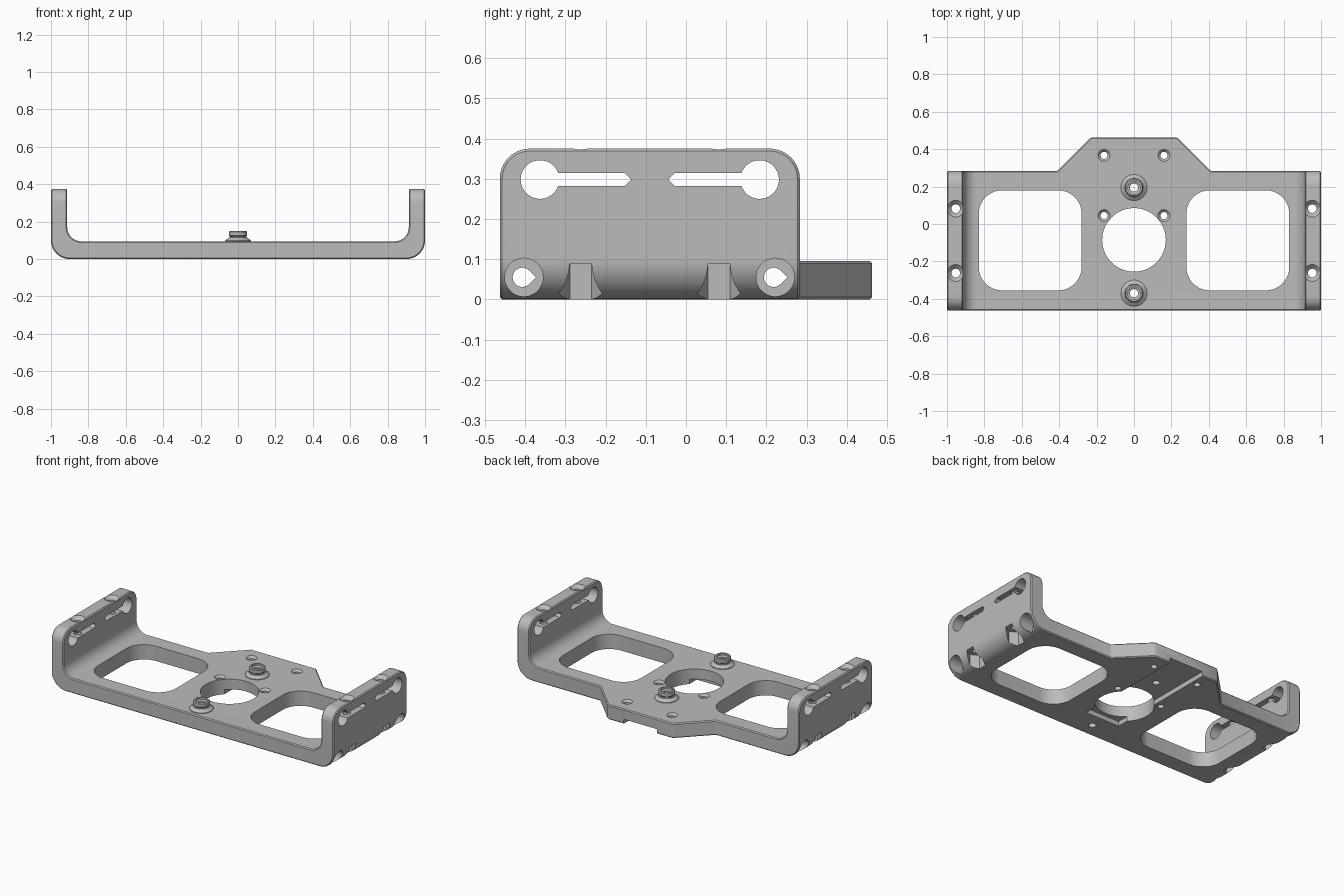
import bpy, bmesh, math
from mathutils import Vector

cube = bpy.data.objects.get("Cube")
if cube:
    bpy.data.objects.remove(cube, do_unlink=True)

grey = bpy.data.materials.new("satin_grey")
grey.use_nodes = True
grey.diffuse_color = (0.5, 0.5, 0.5, 1)
grey.node_tree.nodes["Principled BSDF"].inputs["Base Color"].default_value = (0.5, 0.5, 0.5, 1)

FRONT, BACK, TAB_BACK = -0.463, 0.283, 0.463
MID_Y = (FRONT + BACK) / 2
PLATE, WALL_TOP, WALL_IN = 0.095, 0.375, 0.913


def arc(cx, cy, r, start, end, n=12):
    """Points on an arc, angles in degrees."""
    angles = [math.radians(start + (end - start) * i / n) for i in range(n + 1)]
    return [(cx + r * math.cos(a), cy + r * math.sin(a)) for a in angles]


def circle(cx, cy, r, n=48):
    return arc(cx, cy, r, 0, 360, n)[:-1]


def rounded_rect(x0, x1, y0, y1, r):
    return (arc(x1 - r, y1 - r, r, 0, 90) + arc(x0 + r, y1 - r, r, 90, 180)
            + arc(x0 + r, y0 + r, r, 180, 270) + arc(x1 - r, y0 + r, r, 270, 360))


def prism(bm, points, axis, lo, hi):
    """Extrude a flat outline along one axis."""
    place = {"x": lambda a, b: (lo, a, b), "y": lambda a, b: (a, lo, b),
             "z": lambda a, b: (a, b, lo)}[axis]
    face = bm.faces.new([bm.verts.new(place(a, b)) for a, b in points])
    new = bmesh.ops.extrude_face_region(bm, geom=[face])["geom"]
    shift = Vector([hi - lo if axis == k else 0 for k in "xyz"])
    bmesh.ops.translate(bm, vec=shift, verts=[g for g in new if isinstance(g, bmesh.types.BMVert)])


def lathe(bm, profile, cx, cy, closed=False, steps=40):
    """Spin a (radius, height) profile about a vertical axis."""
    vs = [bm.verts.new((cx + r, cy, z)) for r, z in profile]
    es = [bm.edges.new(p) for p in zip(vs, vs[1:] + vs[:1] if closed else vs[1:])]
    bmesh.ops.spin(bm, geom=vs + es, cent=(cx, cy, 0), axis=(0, 0, 1),
                   angle=math.tau, steps=steps)
    bmesh.ops.remove_doubles(bm, verts=bm.verts[:], dist=1e-5)


def finish(bm, name):
    bmesh.ops.recalc_face_normals(bm, faces=bm.faces[:])
    mesh = bpy.data.meshes.new(name)
    bm.to_mesh(mesh)
    bm.free()
    mesh.materials.append(grey)
    obj = bpy.data.objects.new(name, mesh)
    bpy.context.collection.objects.link(obj)
    return obj


def boolean(target, cutter, operation="DIFFERENCE"):
    mod = target.modifiers.new("cut", "BOOLEAN")
    mod.operation, mod.solver, mod.object = operation, "EXACT", cutter
    bpy.context.view_layer.objects.active = target
    bpy.ops.object.modifier_apply(modifier=mod.name)
    bpy.data.objects.remove(cutter, do_unlink=True)


# Cradle: U-shaped section trimmed to the plan outline with its rear tab
half = (arc(0.9, 0.1, 0.1, -90, 0) + [(1, WALL_TOP), (WALL_IN, WALL_TOP)]
        + arc(WALL_IN - 0.075, PLATE + 0.075, 0.075, 0, -90))
bm = bmesh.new()
prism(bm, half + [(-x, z) for x, z in reversed(half)], "y", -0.6, 0.6)
cradle = finish(bm, "cradle")
plan = [(1.1, FRONT), (1.1, BACK), (0.41, BACK), (0.23, TAB_BACK)]
bm = bmesh.new()
prism(bm, plan + [(-x, y) for x, y in reversed(plan)], "z", -0.1, 0.5)
boolean(cradle, finish(bm, "outline"), "INTERSECT")

# Round the upper wall corners, then chamfer the sharp edges
bm = bmesh.new()
bm.from_mesh(cradle.data)
bmesh.ops.remove_doubles(bm, verts=bm.verts[:], dist=1e-5)
corners = [e for e in bm.edges if all(v.co.z > WALL_TOP - 0.001 for v in e.verts)
           and abs(e.verts[0].co.y - e.verts[1].co.y) < 0.001]
bmesh.ops.bevel(bm, geom=corners, offset=0.075, offset_type="OFFSET", segments=10,
                profile=0.5, affect="EDGES", clamp_overlap=False)
bm.normal_update()
sharp = [e for e in bm.edges if e.is_manifold and e.calc_face_angle() > 0.6]
bmesh.ops.bevel(bm, geom=sharp, offset=0.006, offset_type="OFFSET", segments=1,
                profile=0.5, affect="EDGES", clamp_overlap=False)
bm.to_mesh(cradle.data)
bm.free()

# Windows and central opening
bm = bmesh.new()
prism(bm, rounded_rect(0.28, 0.83, -0.355, 0.18, 0.125), "z", -0.1, 0.2)
prism(bm, rounded_rect(-0.83, -0.28, -0.355, 0.18, 0.125), "z", -0.1, 0.2)
prism(bm, circle(0, -0.085, 0.17, 64), "z", -0.1, 0.2)
boolean(cradle, finish(bm, "openings"))

# Keyhole slots through both walls
bm = bmesh.new()
dy = math.sqrt(0.048 ** 2 - 0.016 ** 2)
open_angle = math.degrees(math.asin(0.016 / 0.048))
keyhole = (arc(-0.363, 0.298, 0.048, open_angle, 360 - open_angle, 40)
           + [(-0.152, 0.282), (-0.136, 0.298), (-0.152, 0.314)])
prism(bm, keyhole, "x", -1.2, 1.2)
prism(bm, [(2 * MID_Y - y, z) for y, z in keyhole], "x", -1.2, 1.2)
boolean(cradle, finish(bm, "keyholes"))

# Teardrop rod channels running the full width, with end counterbores
bm = bmesh.new()
for y in (-0.403, 0.222):
    prism(bm, arc(y - 0.004, 0.055, 0.024, 45, 315, 24) + [(y + 0.03, 0.055)], "x", -1.2, 1.2)
boolean(cradle, finish(bm, "rod_channels"))
bm = bmesh.new()
for y in (-0.403, 0.222):
    for side in (-1, 1):
        prism(bm, circle(y, 0.055, 0.0475), "x", side * 0.9, side * 1.2)
boolean(cradle, finish(bm, "counterbores"))

# Hexagonal nut pockets and countersunk screw holes in the walls
clamp_spots = [(sx * 0.953, y) for sx in (-1, 1) for y in (-0.262, 0.082)]
bm = bmesh.new()
for x, y in clamp_spots:
    prism(bm, arc(x, y, 0.054, 90, 450, 6)[:-1], "z", -0.1, 0.088)
boolean(cradle, finish(bm, "nut_pockets"))
bm = bmesh.new()
for x, y in clamp_spots:
    lathe(bm, [(0, 0.05), (0.023, 0.05), (0.023, 0.353), (0.046, 0.376),
               (0.046, 0.5), (0, 0.5)], x, y)
boolean(cradle, finish(bm, "wall_screw_holes"))

# Shallow channel underneath, open at the rear of the tab
bm = bmesh.new()
prism(bm, [(-0.12, -0.28), (0.12, -0.28), (0.12, 0.6), (-0.12, 0.6)], "z", -0.1, 0.03)
boolean(cradle, finish(bm, "under_channel"))

# Plate screw holes
boss_spots = [(0, 0.195), (0, -0.37)]
bm = bmesh.new()
for x in (-0.16, 0.16):
    for y in (0.045, 0.367):
        lathe(bm, [(0, -0.1), (0.019, -0.1), (0.019, 0.082), (0.033, 0.096),
                   (0.033, 0.2), (0, 0.2)], x, y)
for x, y in boss_spots:
    prism(bm, circle(x, y, 0.022, 40), "z", -0.1, 0.2)
boolean(cradle, finish(bm, "plate_holes"))

# Hollow bosses standing on the plate
parts = [cradle]
for (x, y), name in zip(boss_spots, ("rear_boss", "front_boss")):
    bm = bmesh.new()
    lathe(bm, [(0.07, 0.09), (0.07, 0.099), (0.05, 0.114), (0.043, 0.114), (0.043, 0.121),
               (0.049, 0.126), (0.049, 0.145), (0.044, 0.15), (0.034, 0.15), (0.034, 0.138),
               (0.022, 0.132), (0.022, 0.09)], x, y, closed=True)
    parts.append(finish(bm, name))

# Smooth the curved faces, keep the edges crisp
bpy.ops.object.select_all(action="DESELECT")
for part in parts:
    part.select_set(True)
bpy.context.view_layer.objects.active = cradle
bpy.ops.object.shade_smooth_by_angle(angle=math.radians(30))
